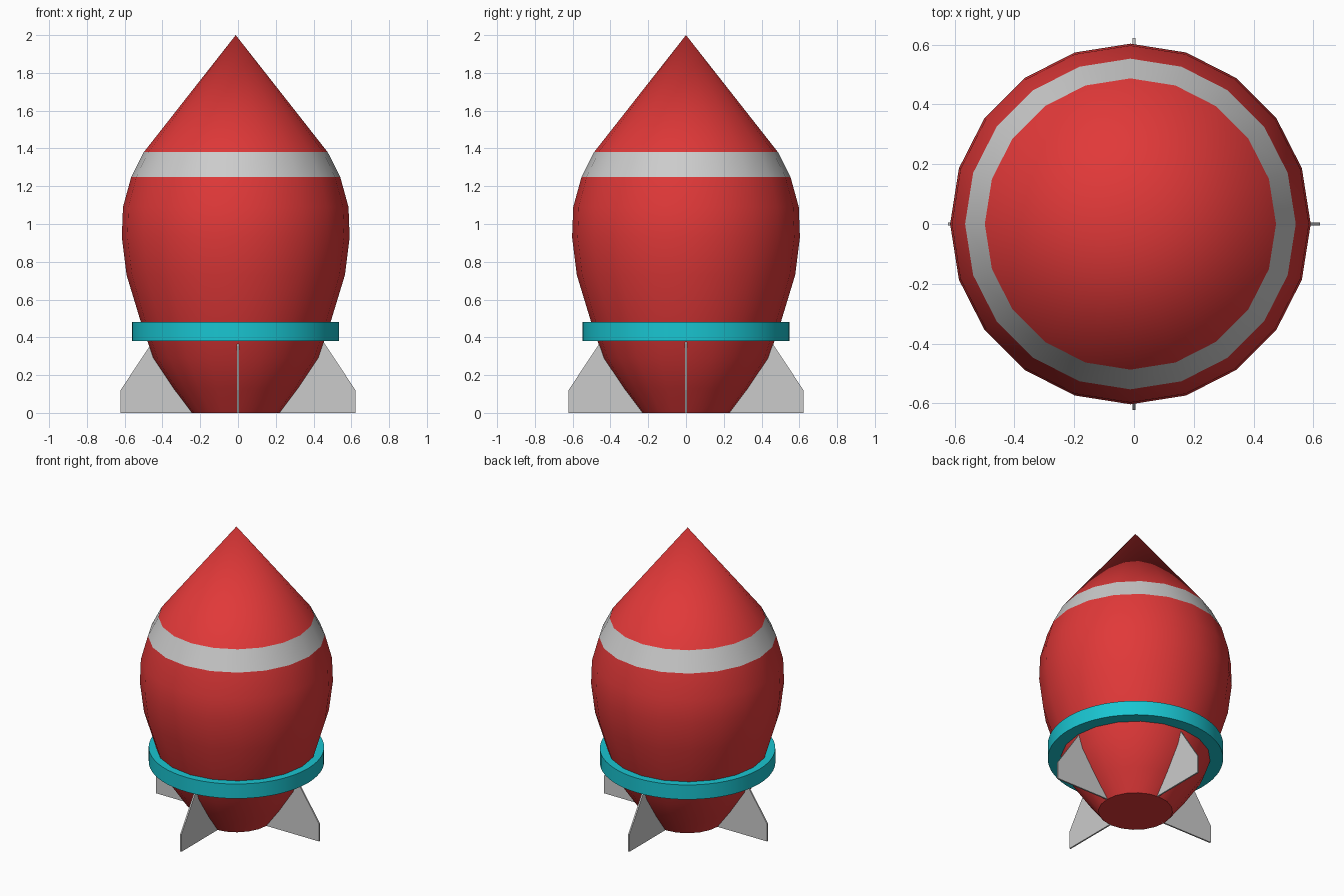
import bpy, bmesh
from math import sin, cos, pi, radians

if "Cube" in bpy.data.objects:
    bpy.data.objects.remove(bpy.data.objects["Cube"])

CX = -0.012  # the hull and ring sit slightly off the fin axis


def material(name, rgb):
    m = bpy.data.materials.new(name)
    m.diffuse_color = (*rgb, 1)
    m.use_nodes = True
    m.node_tree.nodes["Principled BSDF"].inputs["Base Color"].default_value = m.diffuse_color
    return m


def finish(name, bm, mat=None, smooth=True):
    bmesh.ops.recalc_face_normals(bm, faces=bm.faces)
    me = bpy.data.meshes.new(name)
    bm.to_mesh(me)
    bm.free()
    ob = bpy.data.objects.new(name, me)
    bpy.context.collection.objects.link(ob)
    if mat:
        me.materials.append(mat)
    if smooth:
        bpy.ops.object.select_all(action='DESELECT')
        ob.select_set(True)
        bpy.context.view_layer.objects.active = ob
        bpy.ops.object.shade_smooth_by_angle(angle=radians(40))
    return ob


def lathe(name, profile, sides, mat=None, closed=False, cap_bottom=False):
    """Revolve (radius, z) points around the vertical axis; radius 0 is a tip."""
    bm = bmesh.new()
    rings = []
    for r, z in profile:
        n = sides if r > 0 else 1
        rings.append([bm.verts.new((CX + r * cos(2 * pi * i / sides),
                                    r * sin(2 * pi * i / sides), z)) for i in range(n)])
    pairs = list(zip(rings, rings[1:]))
    if closed:
        pairs.append((rings[-1], rings[0]))
    for a, b in pairs:
        for i in range(sides):
            j = (i + 1) % sides
            if len(b) == 1:
                bm.faces.new((a[i], a[j], b[0]))
            else:
                bm.faces.new((a[i], a[j], b[j], b[i]))
    if cap_bottom:
        bm.faces.new(rings[0][::-1])
    return finish(name, bm, mat)


red = material("red_paint", (0.75, 0.04, 0.04))
teal = material("teal_paint", (0.01, 0.56, 0.64))

# Hull, stripe and nose share the same 20-sided outline
hull = [(0.232, 0), (0.33, 0.13), (0.437, 0.29), (0.502, 0.48), (0.578, 0.73),
        (0.603, 0.93), (0.597, 1.09), (0.553, 1.25)]
lathe("hull", hull, 20, red, cap_bottom=True)
lathe("stripe", [(0.553, 1.25), (0.487, 1.38)], 20)
lathe("nose_cone", [(0.487, 1.38), (0, 2.0)], 20, red)

# Ring around the lower hull
lathe("ring", [(0.44, 0.38), (0.548, 0.38), (0.548, 0.48), (0.44, 0.48)], 64, teal, closed=True)

# Four thin fins
outline = [(0.22, 0), (0.622, 0), (0.622, 0.12), (0.45, 0.38), (0.42, 0.38)]
for k in range(4):
    bm = bmesh.new()
    face = bm.faces.new([bm.verts.new((x, -0.005, z)) for x, z in outline])
    ext = bmesh.ops.extrude_face_region(bm, geom=[face])
    top = [v for v in ext["geom"] if isinstance(v, bmesh.types.BMVert)]
    bmesh.ops.translate(bm, verts=top, vec=(0, 0.01, 0))
    fin = finish(f"fin_{k + 1}", bm, smooth=False)
    fin.rotation_euler.z = k * pi / 2
